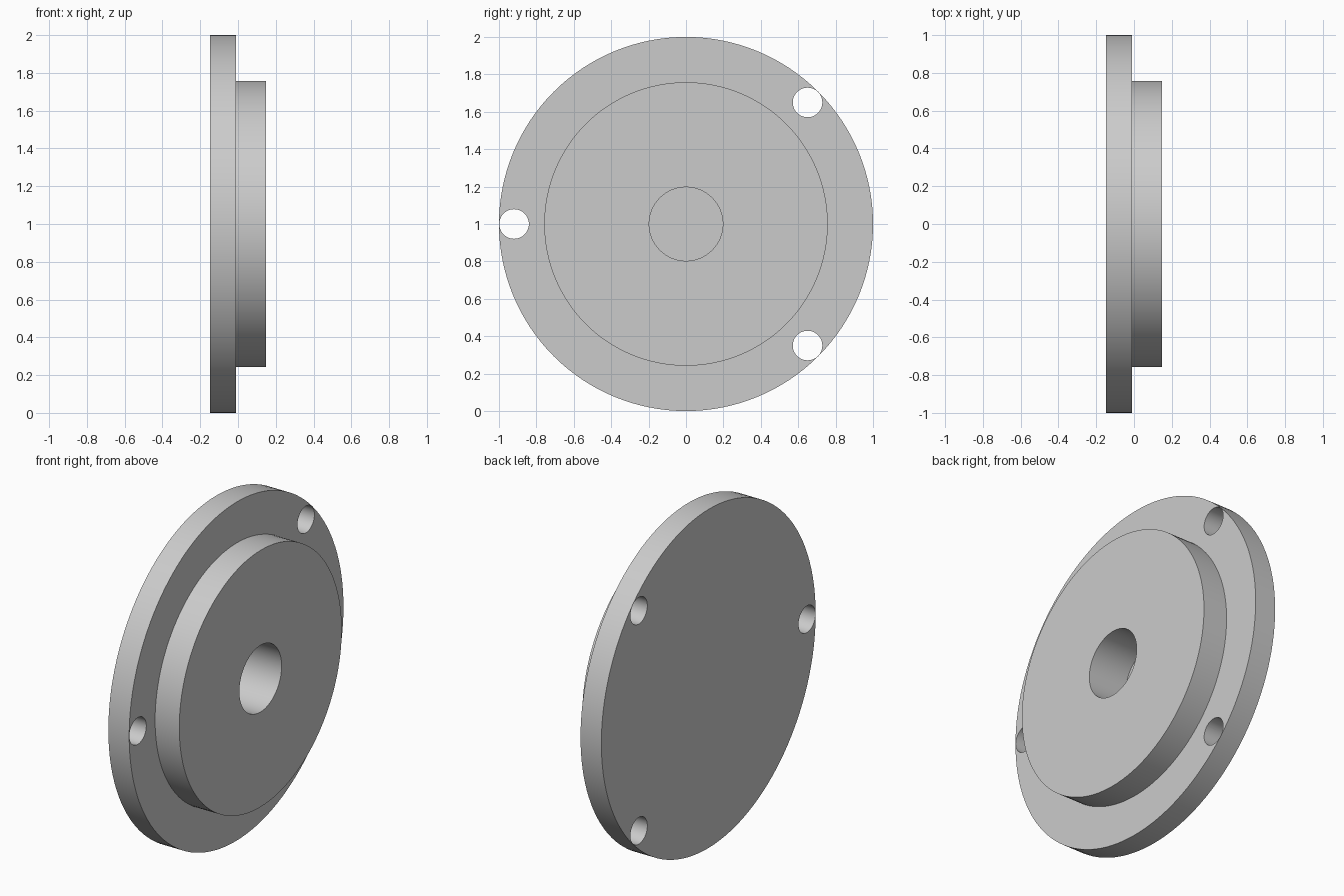
import bpy, bmesh
from math import cos, sin, pi, radians

old = bpy.data.objects.get("Cube")
if old:
    bpy.data.objects.remove(old, do_unlink=True)

# Single plain grey
grey = bpy.data.materials.new("plain_grey")
grey.use_nodes = True
colour = (0.6, 0.6, 0.6, 1)
grey.diffuse_color = colour
grey.node_tree.nodes["Principled BSDF"].inputs["Base Color"].default_value = colour


def lathe(name, profile, segments, centre):
    """Turn (x, radius) points about an axis along x, closing both ends."""
    bm = bmesh.new()
    cy, cz = centre
    angles = [2 * pi * i / segments for i in range(segments)]
    rings = [[bm.verts.new((x, cy + r * cos(a), cz + r * sin(a))) for a in angles]
             for x, r in profile]
    for a, b in zip(rings, rings[1:]):
        for i in range(segments):
            j = (i + 1) % segments
            bm.faces.new((a[i], a[j], b[j], b[i]))
    bm.faces.new(rings[0])
    bm.faces.new(rings[-1])
    bmesh.ops.recalc_face_normals(bm, faces=bm.faces)
    mesh = bpy.data.meshes.new(name)
    bm.to_mesh(mesh)
    bm.free()
    mesh.materials.append(grey)
    obj = bpy.data.objects.new(name, mesh)
    bpy.context.collection.objects.link(obj)
    return obj


BACK, STEP, FRONT, FLOOR = -0.147, -0.011, 0.147, -0.106

# Flange with raised boss and blind centre bore
flange = lathe("flange", [(BACK, 1), (STEP, 1), (STEP, 0.758), (FRONT, 0.758),
                          (FRONT, 0.197), (FLOOR, 0.197)], 128, (0, 1))

bpy.context.view_layer.objects.active = flange
flange.select_set(True)

# Three through holes close to the rim
for angle in (45, 180, 315):
    a = radians(angle)
    cutter = lathe("bolt_hole_cutter", [(-0.3, 0.079), (0.3, 0.079)], 48,
                   (0.919 * cos(a), 1 + 0.919 * sin(a)))
    cutter.hide_render = True
    mod = flange.modifiers.new("bolt_hole", 'BOOLEAN')
    mod.operation = 'DIFFERENCE'
    mod.solver = 'EXACT'
    mod.object = cutter
    bpy.ops.object.modifier_apply(modifier=mod.name)
    bpy.data.objects.remove(cutter, do_unlink=True)

# Smooth round walls, sharp rims
bpy.ops.object.shade_smooth_by_angle(angle=radians(30))
